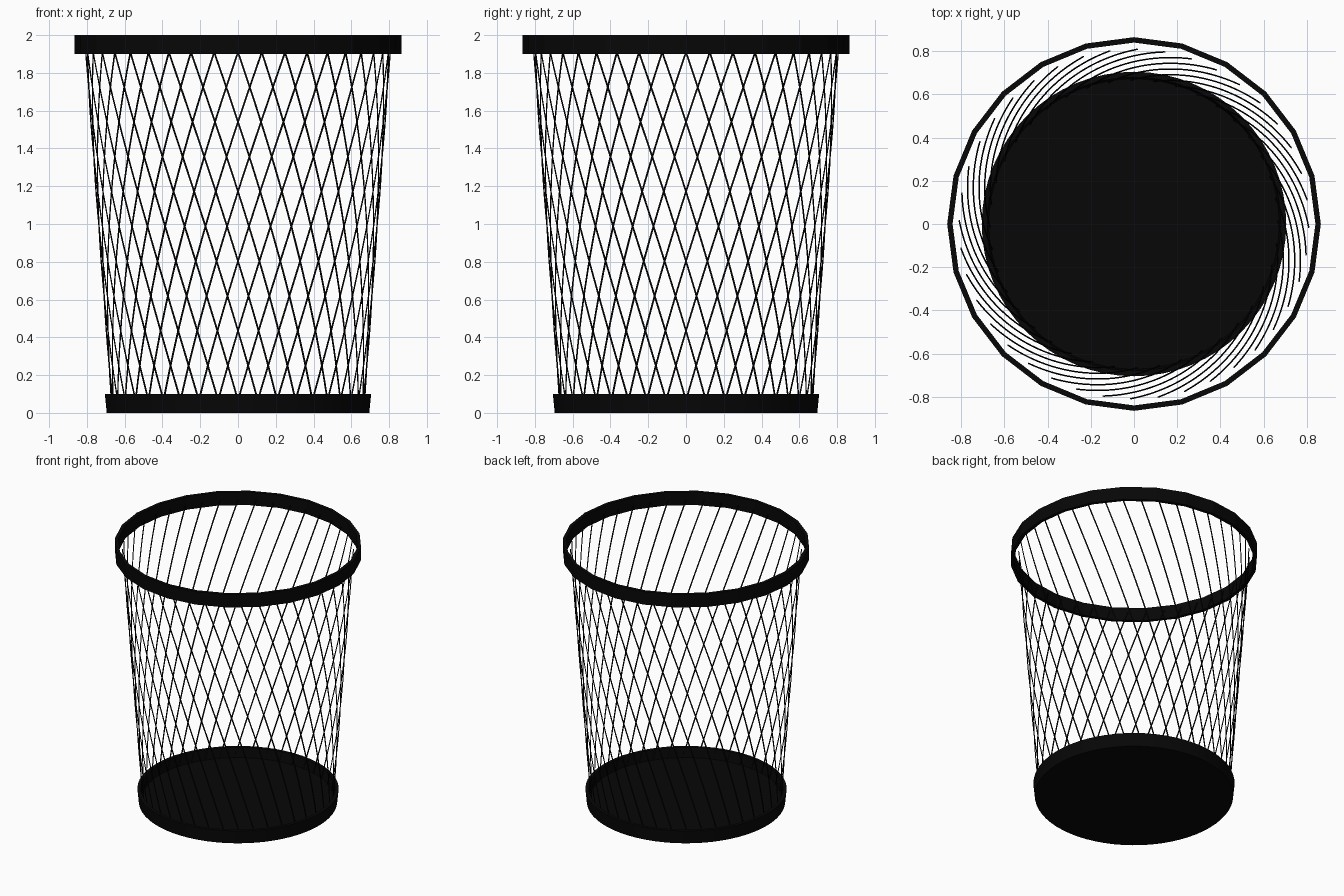
import bpy, bmesh, math

if "Cube" in bpy.data.objects:
    bpy.data.objects.remove(bpy.data.objects["Cube"], do_unlink=True)

black = bpy.data.materials.new("black metal")
black.use_nodes = True
COLOUR = (0.002, 0.002, 0.002, 1)
black.diffuse_color = COLOUR
black.node_tree.nodes["Principled BSDF"].inputs["Base Color"].default_value = COLOUR


def add_object(name, bm):
    bmesh.ops.recalc_face_normals(bm, faces=bm.faces)
    mesh = bpy.data.meshes.new(name)
    bm.to_mesh(mesh)
    bm.free()
    mesh.materials.append(black)
    obj = bpy.data.objects.new(name, mesh)
    bpy.context.collection.objects.link(obj)
    return obj


def circle(bm, radius, z, sides):
    step = math.tau / sides
    return [bm.verts.new((radius * math.cos(i * step), radius * math.sin(i * step), z))
            for i in range(sides)]


def bridge(bm, a, b):
    n = len(a)
    for i in range(n):
        j = (i + 1) % n
        bm.faces.new((a[i], a[j], b[j], b[i]))


# Faceted top rim: a rectangular section swept around a many-sided ring
bm = bmesh.new()
section = [(0.865, 1.9), (0.865, 2.0), (0.84, 2.0), (0.84, 1.9)]
rings = [circle(bm, r, z, 24) for r, z in section]
for k in range(4):
    bridge(bm, rings[k], rings[(k + 1) % 4])
add_object("top_rim", bm)

# Base: a shallow tapered tray with a raised lip
bm = bmesh.new()
profile = [(0.695, 0), (0.705, 0.1), (0.68, 0.1), (0.672, 0.025)]
rings = [circle(bm, r, z, 64) for r, z in profile]
for lower, upper in zip(rings, rings[1:]):
    bridge(bm, lower, upper)
bm.faces.new(rings[0])
bm.faces.new(rings[-1])
base = add_object("base_tray", bm)

# Wires: one leaning spiral strand repeated around the basket
WIRES, STEPS, SIDES = 40, 24, 6
HALF_DEPTH, HALF_WIDTH = 0.0035, 0.0055
TOP_Z, LOW_Z, TOP_R, LOW_R = 1.95, 0.025, 0.809, 0.667
START, TWIST = math.radians(-1), math.radians(47)
bm = bmesh.new()
for w in range(WIRES):
    start = START + w * math.tau / WIRES
    strand = []
    for s in range(STEPS + 1):
        t = s / STEPS
        angle = start + TWIST * t
        radius = TOP_R + (LOW_R - TOP_R) * t
        z = TOP_Z + (LOW_Z - TOP_Z) * t
        ring = []
        for k in range(SIDES):
            a = k * math.tau / SIDES
            out = radius + HALF_DEPTH * math.cos(a)
            along = angle + HALF_WIDTH * math.sin(a) / radius
            ring.append(bm.verts.new((out * math.cos(along), out * math.sin(along), z)))
        strand.append(ring)
    for upper, lower in zip(strand, strand[1:]):
        bridge(bm, upper, lower)
    bm.faces.new(strand[0])
    bm.faces.new(strand[-1])
wires = add_object("wire_mesh", bm)

# Smooth the round parts, keep the rim faceted
for obj in (base, wires):
    bpy.ops.object.select_all(action="DESELECT")
    obj.select_set(True)
    bpy.context.view_layer.objects.active = obj
    bpy.ops.object.shade_smooth_by_angle(angle=math.radians(61))
